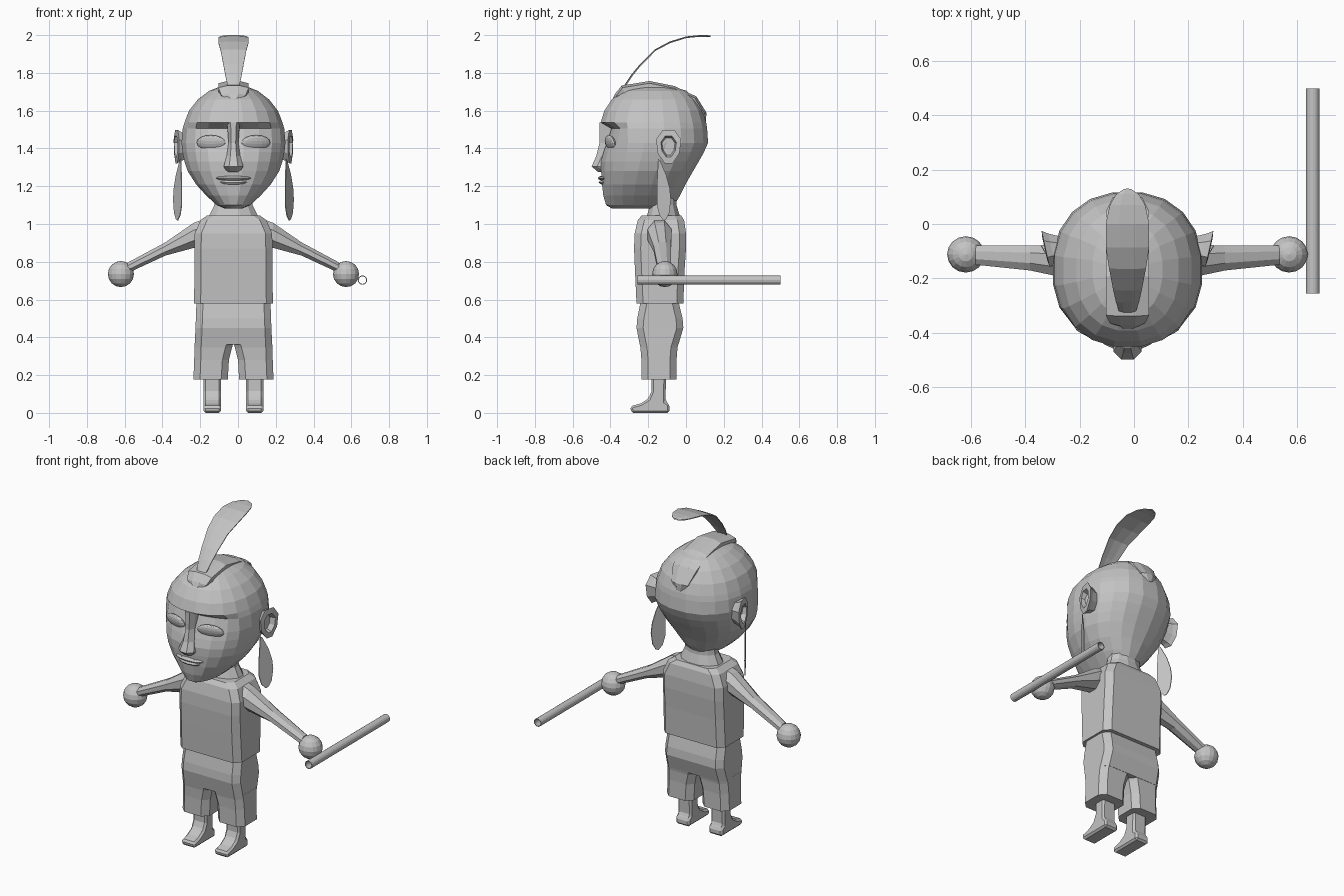
import bpy, bmesh, math
from mathutils import Matrix, Vector

if "Cube" in bpy.data.objects:
    bpy.data.objects.remove(bpy.data.objects["Cube"])

CX = -0.024                      # the figure stands slightly left of centre
grey = bpy.data.materials.new("plain grey")
grey.diffuse_color = (0.55, 0.55, 0.55, 1)
grey.use_nodes = True
grey.node_tree.nodes["Principled BSDF"].inputs["Base Color"].default_value = grey.diffuse_color


def finish(bm, name, cx=CX):
    bmesh.ops.recalc_face_normals(bm, faces=bm.faces[:])
    me = bpy.data.meshes.new(name)
    bm.to_mesh(me)
    bm.free()
    me.materials.append(grey)
    ob = bpy.data.objects.new(name, me)
    ob.location.x = cx
    bpy.context.collection.objects.link(ob)
    return ob


def loft(name, rings, cx=CX, caps=True):
    bm = bmesh.new()
    vs = [[bm.verts.new(p) for p in r] for r in rings]
    n = len(vs[0])
    for a, b in zip(vs, vs[1:]):
        for i in range(n):
            j = (i + 1) % n
            bm.faces.new((a[i], a[j], b[j], b[i]))
    if caps:
        bm.faces.new(vs[0])
        bm.faces.new(vs[-1])
    return finish(bm, name, cx)


def box_ring(z, x0, x1, y0, y1, c=0.035):
    """Rectangle with cut corners."""
    return [(x0 + c, y0, z), (x1 - c, y0, z), (x1, y0 + c, z), (x1, y1 - c, z),
            (x1 - c, y1, z), (x0 + c, y1, z), (x0, y1 - c, z), (x0, y0 + c, z)]


def ball(name, loc, size, rot=Matrix(), seg=16, rows=8):
    bm = bmesh.new()
    bmesh.ops.create_uvsphere(bm, u_segments=seg, v_segments=rows, radius=1)
    m = Matrix.Translation(loc) @ rot @ Matrix.Diagonal((*size, 1))
    bmesh.ops.transform(bm, matrix=m, verts=bm.verts[:])
    return finish(bm, name)


def strip(name, path, thick, drop):
    """Band along a side-view path of (y, z, half width)."""
    rings = []
    for i, (y, z, w) in enumerate(path):
        a, b = path[max(i - 1, 0)], path[min(i + 1, len(path) - 1)]
        t = Vector((b[0] - a[0], b[1] - a[1])).normalized()
        n = Vector((-t.y, t.x))

        def pt(x, d):
            return (x, y - n.x * d, z - n.y * d)
        rings.append([pt(-w, drop), pt(-w * .4, 0), pt(w * .4, 0), pt(w, drop),
                      pt(w, drop + thick), pt(w * .4, thick), pt(-w * .4, thick),
                      pt(-w, drop + thick)])
    return loft(name, rings)


# head: rings of (z, front y, back y, half width, eye socket depth)
head = [(1.083, -.395, -.10, .05, 0), (1.10, -.425, -.06, .09, 0),
        (1.15, -.44, -.03, .145, 0), (1.21, -.447, 0, .20, 0),
        (1.28, -.452, .04, .245, 0), (1.33, -.453, .07, .262, 0),
        (1.38, -.452, .098, .273, .012), (1.43, -.452, .12, .278, .03),
        (1.505, -.452, .115, .272, .055), (1.538, -.455, .11, .262, 0),
        (1.60, -.435, .09, .238, 0), (1.66, -.395, .055, .19, 0),
        (1.705, -.34, .005, .13, 0), (1.732, -.26, -.08, .06, 0)]
rings = []
for z, yf, yb, hw, dip in head:
    yc, hy, ring = (yf + yb) / 2, (yb - yf) / 2, []
    for k in range(20):
        a = 2 * math.pi * (k + .5) / 20
        c, s, e = math.cos(a), math.sin(a), 2 / 2.25
        x = hw * math.copysign(abs(c) ** e, c)
        y = yc + hy * math.copysign(abs(s) ** e, s)
        if s < 0:
            y += dip * max(0, 1 - (abs(x) / .24) ** 4)
        ring.append((x, y, z))
    rings.append(ring)
loft("head", rings)

# nose
loft("nose", [[(-w, -.39, z), (-w, y + .03, z), (-w * .45, y, z),
               (w * .45, y, z), (w, y + .03, z), (w, -.39, z)]
              for z, w, y in [(1.537, .034, -.457), (1.43, .026, -.458),
                              (1.36, .036, -.475), (1.305, .052, -.50),
                              (1.275, .035, -.465)]])

# lips
ball("upper_lip", (0, -.42, 1.243), (.1, .047, .016), seg=12, rows=6)
ball("lower_lip", (0, -.415, 1.221), (.08, .047, .017), seg=12, rows=6)

# hair strip and head feather
strip("hair_strip", [(-.392, 1.655, .025), (-.375, 1.69, .065), (-.34, 1.733, .08),
                     (-.193, 1.757, .08), (-.06, 1.73, .08), (.055, 1.675, .08),
                     (.108, 1.59, .055), (.106, 1.545, .025)], .04, .012)
strip("head_feather", [(-.33, 1.73, .03), (-.29, 1.79, .043), (-.245, 1.845, .053),
                       (-.166, 1.924, .068), (-.087, 1.966, .08), (0, 1.993, .08),
                       (.07, 2.0, .065), (.11, 2.0, .042), (.13, 1.998, .012)], .005, .004)

# neck
loft("neck", [[(hx * math.cos(a), -.12 + hy * math.sin(a), z)
               for a in [2 * math.pi * (k + .5) / 12 for k in range(12)]]
              for z, hx, hy in [(1.03, .14, .095), (1.06, .125, .085),
                                (1.10, .105, .072), (1.17, .10, .07)]])

# shirt
loft("shirt", [box_ring(z, -w, w, y0, y1) for z, w, y0, y1 in
               [(.58, .209, -.262, -.014), (.75, .206, -.27, -.008),
                (.87, .206, -.275, 0), (.95, .205, -.272, 0),
                (1.02, .175, -.255, -.01), (1.045, .14, -.235, -.025)]])

# trousers, upper part
loft("trousers_top", [box_ring(z, -w, w, y0, y1) for z, w, y0, y1 in
                      [(.362, .205, -.245, -.04), (.45, .201, -.262, -.014),
                       (.50, .199, -.258, -.018), (.59, .196, -.24, -.04)]])

for s, side in ((-1, "left"), (1, "right")):
    # trouser legs
    loft(side + "_trouser_leg",
         [[(s * x, y, z) for x, y, z in box_ring(z, x0, x1, y0, y1)]
          for z, x0, x1, y0, y1 in [(.178, .03, .212, -.235, -.05),
                                    (.28, .024, .208, -.236, -.05),
                                    (.345, .008, .206, -.241, -.045),
                                    (.37, 0, .205, -.246, -.04)]])

    # shin and foot from a side profile
    prof = [(-.29, 0), (-.295, .035), (-.24, .05), (-.2, .075), (-.182, .115),
            (-.182, .22), (-.106, .22), (-.108, .06), (-.087, .045), (-.087, 0)]
    foot = loft(side + "_foot", [[(s * .112 + d, y, z) for y, z in prof]
                                 for d in (-.046, .046)])
    bev = foot.modifiers.new("bevel", 'BEVEL')
    bev.width, bev.segments = .011, 1

    # sleeve and hand
    loft(side + "_arm",
         [[(s * x, yc + hy * math.cos(a), zc + hz * math.sin(a))
           for a in [2 * math.pi * (k + .5) / 8 for k in range(8)]]
          for x, zc, hz, yc, hy in [(.13, .965, .075, -.14, .075),
                                    (.21, .94, .072, -.14, .068),
                                    (.36, .868, .038, -.125, .05),
                                    (.56, .768, .03, -.115, .038)]])
    ball(side + "_hand", (s * .596, -.112, .735), (.069, .067, .069))

    # eye
    ball(side + "_eye", (s * .118, -.4, 1.43), (.08, .02, .042),
         Matrix.Rotation(s * .27, 4, 'Z') @ Matrix.Rotation(.28, 4, 'X'))

    # ear: base, rim and hollow
    rings = []
    for x, k in ((.24, .7), (.28, .85), (.302, 1), (.305, .62), (.275, .5)):
        ring = []
        for i in range(8):
            a = 2 * math.pi * (i + .5) / 8
            y, z = .067 * k * math.cos(a), .096 * k * math.sin(a)
            y *= 1 + .2 * math.sin(a)
            ring.append((s * (x + .22 * y), y - .092, 1.41 + z))
        rings.append(ring)
    loft(side + "_ear", rings)

    # ear feather: thin leaf that turns outwards to the back
    leaf = [(-.147, 1.345), (-.135, 1.33), (-.105, 1.26), (-.086, 1.19), (-.08, 1.13),
            (-.088, 1.06), (-.105, 1.025), (-.118, 1.018), (-.14, 1.045),
            (-.154, 1.10), (-.154, 1.2)]
    loft(side + "_ear_feather",
         [[(s * (.297 + .6 * (y + .115) + d), y, z) for y, z in leaf]
          for d in (-.002, .002)])

# hollow tube beside the right hand
loft("tube", [[(r * math.cos(a), y, .703 + r * math.sin(a))
               for a in [2 * math.pi * k / 16 for k in range(16)]]
              for r, y in [(.0245, -.257), (.0245, .5), (.02, .5),
                           (.02, -.257), (.0245, -.257)]], .659, caps=False)
